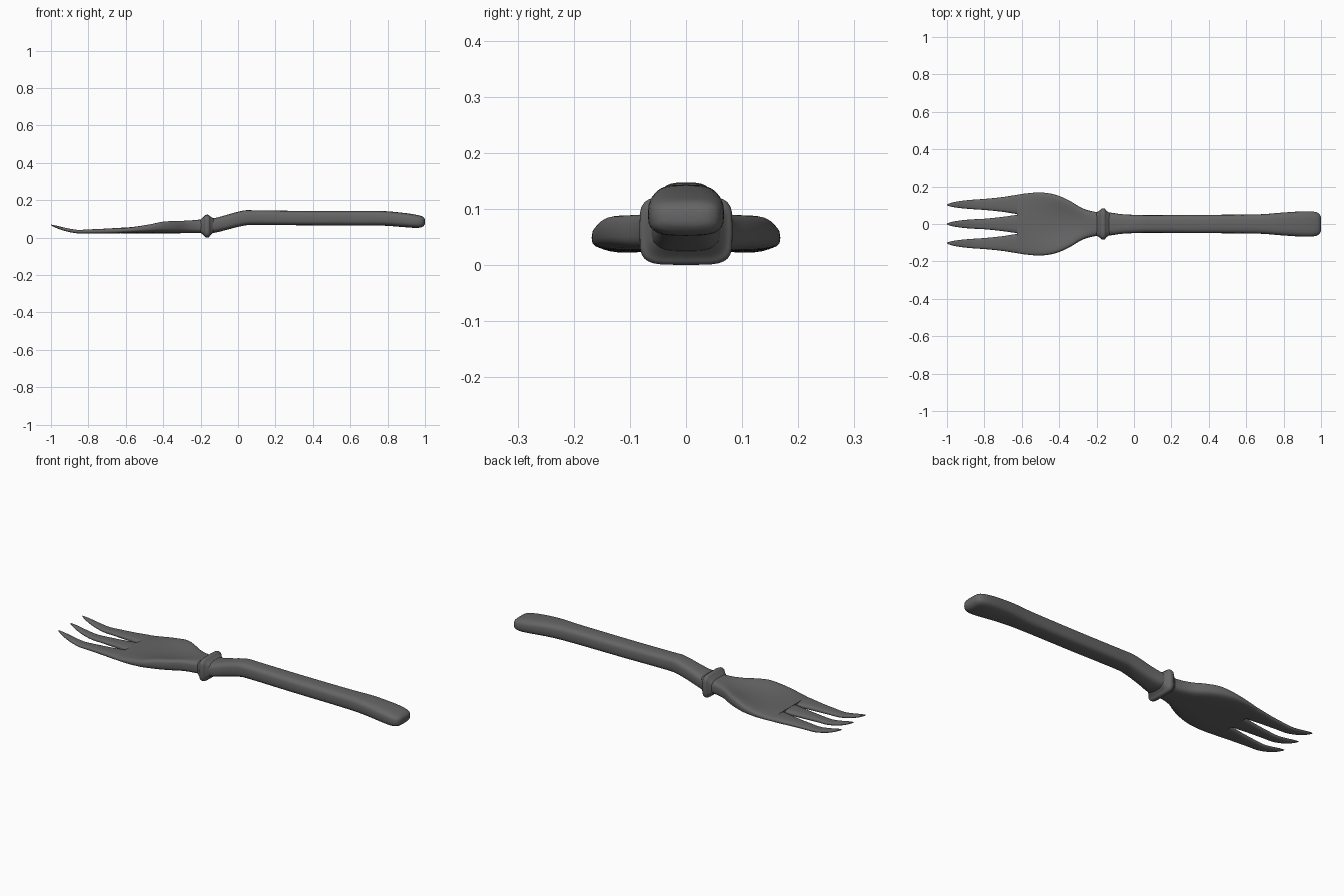
import bpy, math

# Dark grey metal
metal = bpy.data.materials.new("dark_metal")
metal.diffuse_color = (0.13, 0.13, 0.13, 1)


def catmull(a, b, c, d, t):
    return tuple(0.5 * (2 * q + (r - p) * t + (2 * p - 5 * q + 4 * r - s) * t * t
                        + (3 * q - p - 3 * r + s) * t ** 3)
                 for p, q, r, s in zip(a, b, c, d))


def loft(name, keys, power=3.2, n=28, steps=4):
    """Skin rounded sections; key = (x, y centre, half width, z bottom, z top, top dip)."""
    rows = []
    for i in range(len(keys) - 1):
        a, d = keys[max(i - 1, 0)], keys[min(i + 2, len(keys) - 1)]
        rows += [catmull(a, keys[i], keys[i + 1], d, s / steps) for s in range(steps)]
    rows.append(keys[-1])
    verts, faces = [], []
    for x, yc, w, lo, hi, dip in rows:
        for k in range(n):
            ang = 2 * math.pi * k / n
            c, s = math.cos(ang), math.sin(ang)
            u = math.copysign(abs(c) ** (2 / power), c)
            v = math.copysign(abs(s) ** (2 / power), s)
            z = (lo + hi) / 2 + v * (hi - lo) / 2
            if v > 0:
                z -= dip * v * (1 - u * u)
            verts.append((x, yc + u * w, z))
    for r in range(len(rows) - 1):
        for k in range(n):
            k2 = (k + 1) % n
            faces.append((r * n + k, r * n + k2, (r + 1) * n + k2, (r + 1) * n + k))
    faces.append(tuple(reversed(range(n))))
    faces.append(tuple((len(rows) - 1) * n + k for k in range(n)))
    mesh = bpy.data.meshes.new(name)
    mesh.from_pydata(verts, [], faces)
    mesh.materials.append(metal)
    ob = bpy.data.objects.new(name, mesh)
    bpy.context.collection.objects.link(ob)
    bpy.context.view_layer.objects.active = ob
    ob.select_set(True)
    bpy.ops.object.mode_set(mode='EDIT')
    bpy.ops.mesh.select_all(action='SELECT')
    bpy.ops.mesh.normals_make_consistent(inside=False)
    bpy.ops.object.mode_set(mode='OBJECT')
    bpy.ops.object.shade_smooth_by_angle(angle=math.radians(60))
    ob.select_set(False)
    return ob


# Handle with bent neck and flared, rounded butt
loft("handle", [
    (-0.17, 0, 0.066, 0.022, 0.106, 0), (-0.12, 0, 0.060, 0.027, 0.106, 0),
    (-0.06, 0, 0.052, 0.042, 0.122, 0), (0.03, 0, 0.048, 0.064, 0.145, 0),
    (0.10, 0, 0.047, 0.068, 0.146, 0), (0.35, 0, 0.049, 0.066, 0.143, 0),
    (0.65, 0, 0.051, 0.065, 0.143, 0), (0.78, 0, 0.060, 0.064, 0.142, 0),
    (0.89, 0, 0.067, 0.056, 0.132, 0), (0.95, 0, 0.067, 0.052, 0.123, 0),
    (0.982, 0, 0.060, 0.056, 0.115, 0), (0.996, 0, 0.046, 0.067, 0.105, 0),
    (1.0, 0, 0.030, 0.077, 0.096, 0)])

# Collar ring, flared softly into the neck
loft("collar", [
    (-0.200, 0, 0.062, 0.026, 0.096, 0), (-0.183, 0, 0.073, 0.012, 0.112, 0),
    (-0.175, 0, 0.081, 0.003, 0.120, 0), (-0.165, 0, 0.083, 0.000, 0.123, 0),
    (-0.155, 0, 0.081, 0.003, 0.120, 0), (-0.147, 0, 0.071, 0.014, 0.113, 0),
    (-0.130, 0, 0.058, 0.030, 0.102, 0)], power=4.5)

# Palm with shallow bowl
loft("palm", [
    (-0.17, 0, 0.063, 0.024, 0.100, 0), (-0.22, 0, 0.067, 0.024, 0.099, 0.004),
    (-0.28, 0, 0.086, 0.024, 0.101, 0.014), (-0.34, 0, 0.122, 0.023, 0.103, 0.026),
    (-0.40, 0, 0.150, 0.023, 0.101, 0.030), (-0.46, 0, 0.165, 0.023, 0.085, 0.022),
    (-0.52, 0, 0.168, 0.023, 0.071, 0.013), (-0.58, 0, 0.163, 0.023, 0.059, 0.004),
    (-0.625, 0, 0.156, 0.023, 0.053, 0)], power=3.4, n=40)

# Three tines: x, outer edge, inner edge, middle half width, z bottom, z top
TINE = [(-0.58, 0.158, 0.052, 0.050, 0.028, 0.048), (-0.63, 0.155, 0.054, 0.048, 0.0235, 0.052),
        (-0.71, 0.143, 0.066, 0.037, 0.022, 0.048), (-0.80, 0.134, 0.075, 0.028, 0.022, 0.044),
        (-0.86, 0.130, 0.079, 0.025, 0.023, 0.042), (-0.92, 0.124, 0.084, 0.020, 0.034, 0.052),
        (-0.97, 0.115, 0.091, 0.012, 0.051, 0.064), (-1.0, 0.105, 0.099, 0.003, 0.066, 0.070)]
loft("middle_tine", [(x, 0, m, lo, hi, 0) for x, o, i, m, lo, hi in TINE], power=2.8, n=20)
for label, side in (("left", 1), ("right", -1)):
    loft(label + "_tine", [(x, side * (o + i) / 2, (o - i) / 2, lo, hi, 0)
                           for x, o, i, m, lo, hi in TINE], power=2.8, n=20)
